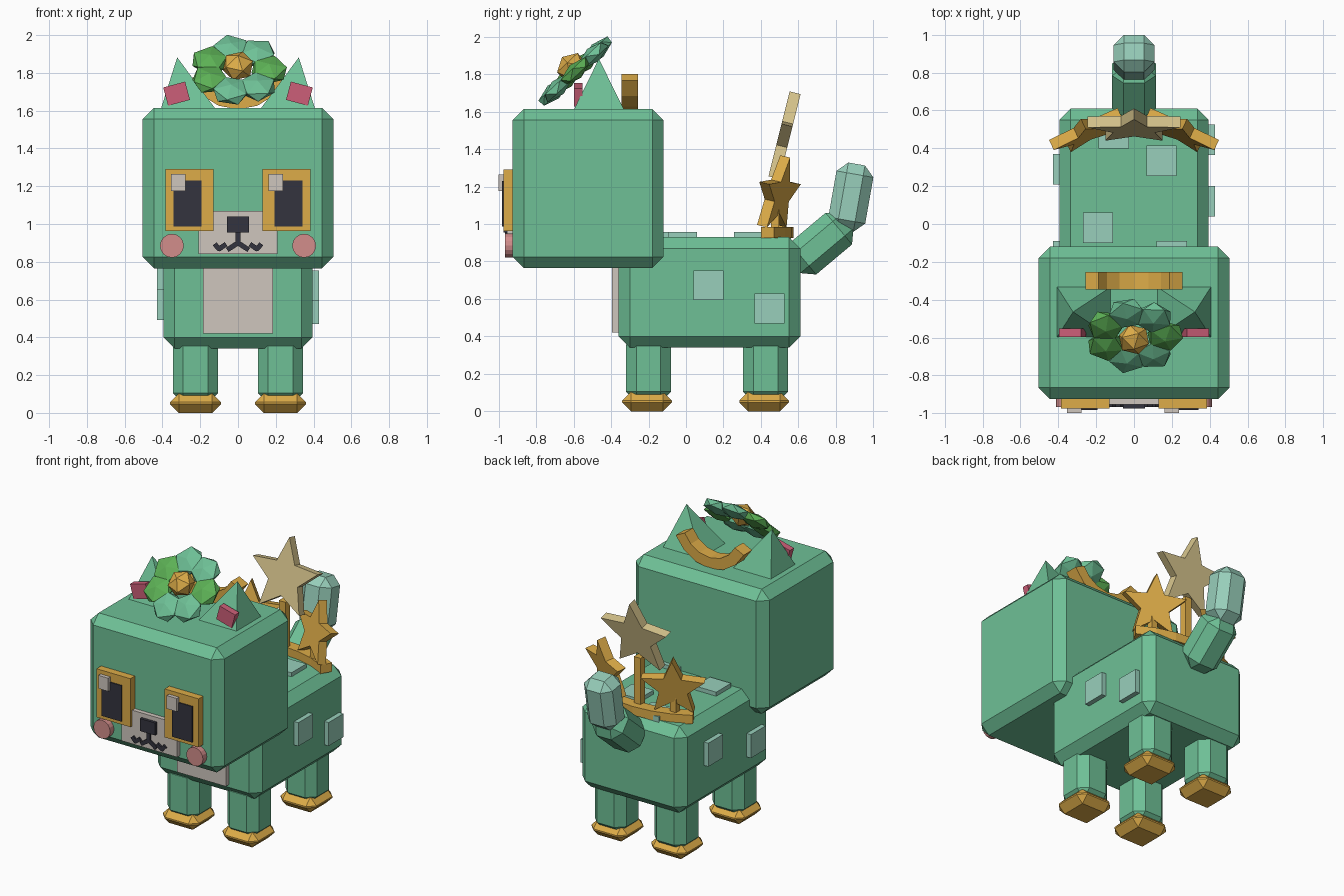
import bpy, bmesh
from math import radians, sin, cos, pi, atan2, hypot
from mathutils import Matrix, Vector

if "Cube" in bpy.data.objects:
    bpy.data.objects.remove(bpy.data.objects["Cube"], do_unlink=True)


def material(name, hexcode):
    srgb = [int(hexcode[i:i + 2], 16) / 255 for i in (0, 2, 4)]
    col = [((c + 0.055) / 1.055) ** 2.4 for c in srgb] + [1]
    m = bpy.data.materials.new(name)
    m.use_nodes = True
    m.diffuse_color = col
    m.node_tree.nodes["Principled BSDF"].inputs["Base Color"].default_value = col
    return m


GREEN = material("mint green", "6EC096")
GOLD = material("gold", "DDAC48")
TAN = material("pale gold", "D6C48C")
PATCH = material("pale teal", "98CFBB")
CREAM = material("cream", "CFC6BE")
DARK = material("charcoal", "34343E")
BLUSH = material("blush", "D28D8B")
PINK = material("rose", "CC5F78")
LEAF = material("leaf green", "5CB055")


def rot(axis, deg):
    return Matrix.Rotation(radians(deg), 4, axis)


def finish(name, bm, mat, loc=(0, 0, 0), turn=Matrix()):
    """Turn a bmesh into a placed, flat-shaded object."""
    bmesh.ops.recalc_face_normals(bm, faces=bm.faces[:])
    me = bpy.data.meshes.new(name)
    bm.to_mesh(me)
    bm.free()
    me.materials.append(mat)
    ob = bpy.data.objects.new(name, me)
    ob.matrix_world = Matrix.Translation(loc) @ turn
    bpy.context.collection.objects.link(ob)
    return ob


def box(name, mat, loc, size, bevel=0, turn=Matrix()):
    bm = bmesh.new()
    bmesh.ops.create_cube(bm, size=1)
    bmesh.ops.scale(bm, vec=size, verts=bm.verts)
    if bevel:
        bmesh.ops.bevel(bm, geom=bm.edges[:], offset=bevel, segments=1,
                        affect='EDGES', profile=0.5)
    return finish(name, bm, mat, loc, turn)


def span(name, mat, x, y, z, bevel=0):
    """Box given by its x, y and z ranges."""
    r = (x, y, z)
    return box(name, mat, [(a + b) / 2 for a, b in r], [b - a for a, b in r], bevel)


def prism(name, mat, outline, depth, loc, turn=Matrix()):
    """Flat outline thickened evenly about its plane."""
    bm = bmesh.new()
    face = bm.faces.new([bm.verts.new((x, y, -depth / 2)) for x, y in outline])
    top = bmesh.ops.extrude_face_region(bm, geom=[face])["geom"]
    bmesh.ops.translate(bm, vec=(0, 0, depth),
                        verts=[v for v in top if isinstance(v, bmesh.types.BMVert)])
    return finish(name, bm, mat, loc, turn)


def star(r):
    return [(q * sin(i * pi / 5), q * cos(i * pi / 5))
            for i in range(10) for q in [r * (0.45 if i % 2 else 1)]]


def arc(r_in, r_out, half, n):
    """Curved band, symmetric about the local +y axis."""
    angles = [radians(-half + 2 * half * i / n) for i in range(n + 1)]
    return ([(r_out * sin(a), r_out * cos(a)) for a in angles] +
            [(r_in * sin(a), r_in * cos(a)) for a in reversed(angles)])


def ball(name, mat, loc, size, turn=Matrix()):
    bm = bmesh.new()
    bmesh.ops.create_icosphere(bm, subdivisions=1, radius=1)
    bmesh.ops.scale(bm, vec=size, verts=bm.verts)
    return finish(name, bm, mat, loc, turn)


# Head, body and chest
span("head", GREEN, (-0.505, 0.505), (-0.925, -0.12), (0.765, 1.615), 0.06)
span("body", GREEN, (-0.395, 0.395), (-0.36, 0.61), (0.34, 0.93), 0.06)
span("chest_panel", CREAM, (-0.185, 0.185), (-0.395, -0.34), (0.42, 0.8))

# Legs and feet
for s, side in ((1, "left"), (-1, "right")):
    for y, end in ((-0.2, "front"), (0.425, "back")):
        box(f"{end}_{side}_leg", GREEN, (s * 0.225, y, 0.23), (0.24, 0.24, 0.36), 0.055)
        box(f"{end}_{side}_foot", GOLD, (s * 0.225, y - 0.008, 0.052),
            (0.27, 0.265, 0.104), 0.047)

# Tail
box("tail_base", GREEN, (0, 0.72, 0.895), (0.23, 0.37, 0.22), 0.06, rot('X', 40))
box("tail_tip", PATCH, (0, 0.88, 1.143), (0.215, 0.2, 0.36), 0.055, rot('X', -10))

# Coat patches: back, then both flanks
for x, y in ((0.145, 0.335), (-0.19, -0.02), (-0.107, 0.48), (0.2, -0.17)):
    box("back_patch", PATCH, (x, y, 0.935), (0.16, 0.16, 0.045))
for x, y, z in ((0.4, 0.12, 0.673), (0.4, 0.445, 0.55), (-0.4, 0.29, 0.69), (-0.4, -0.17, 0.573)):
    box("flank_patch", PATCH, (x, y, z), (0.055, 0.16, 0.16))

# Face
UPRIGHT = rot('X', 90)
disc = [(0.063 * cos(i * pi / 8), 0.063 * sin(i * pi / 8)) for i in range(16)]
for s, side in ((1, "left"), (-1, "right")):
    box(f"{side}_eye", GOLD, (s * 0.257, -0.945, 1.127), (0.256, 0.06, 0.33))
    box(f"{side}_pupil", DARK, (s * 0.267, -0.96, 1.108), (0.15, 0.045, 0.245))
    box(f"{side}_eye_glint", CREAM, (s * 0.258 - 0.058, -0.98, 1.22), (0.075, 0.04, 0.09))
    prism(f"{side}_cheek", BLUSH, disc, 0.06, (s * 0.35, -0.937, 0.885), UPRIGHT)
span("muzzle", CREAM, (-0.21, 0.21), (-0.955, -0.9), (0.84, 1.07))
span("nose", DARK, (-0.057, 0.057), (-0.975, -0.94), (0.955, 1.04))


def mouth_bar(p, q):
    dx, dz = q[0] - p[0], q[1] - p[1]
    box("mouth_line", DARK, ((p[0] + q[0]) / 2, -0.957, (p[1] + q[1]) / 2),
        (hypot(dx, dz) + 0.012, 0.02, 0.026), 0,
        Matrix.Rotation(-atan2(dz, dx), 4, 'Y'))


mouth_bar((0, 0.96), (0, 0.89))
for s in (1, -1):
    for p, q in (((0, 0.9), (0.052, 0.866)), ((0.068, 0.89), (0.1, 0.868)),
                 ((0.1, 0.868), (0.12, 0.89))):
        mouth_bar((s * p[0], p[1]), (s * q[0], q[1]))

# Ears: pyramids leaning outward, with a rose plate in front
for s, side in ((1, "left"), (-1, "right")):
    bm = bmesh.new()
    bmesh.ops.create_cone(bm, cap_ends=True, segments=4, radius1=1, radius2=0, depth=1,
                          matrix=rot('Z', 45))
    bmesh.ops.scale(bm, vec=(0.21, 0.195, 0.28), verts=bm.verts)
    for v in bm.verts:
        if v.co.z > 0:
            v.co.x += s * 0.06
    finish(f"{side}_ear", bm, GREEN, (s * 0.262, -0.465, 1.742))
    box(f"{side}_inner_ear", PINK, (s * 0.325, -0.575, 1.69), (0.12, 0.045, 0.1), 0,
        rot('Y', s * 15))

# Flower on the forehead
TILT = rot('X', 43)
heart = Vector((0, -0.59, 1.815))
for i in range(7):
    a = 2 * pi * i / 7
    offset = TILT @ Vector((0.165 * cos(a), 0.165 * sin(a), 0))
    ball("petal", LEAF if i in (0, 3, 4) else GREEN, heart + offset, (0.105, 0.105, 0.045),
         TILT @ Matrix.Rotation(a, 4, 'Z'))
ball("flower_center", GOLD, heart + TILT @ Vector((0, 0, 0.03)), (0.088, 0.088, 0.075), TILT)

# Curved clasp behind the flower
prism("head_clasp", GOLD, arc(0.21, 0.285, 64, 6), 0.09, (0, -0.3, 1.892), rot('X', -90))

# Star ornament on the rump
prism("ornament_band", GOLD, arc(0.66, 0.74, 31, 6), 0.06, (0, -0.165, 0.955))
prism("center_star", TAN, star(0.258), 0.06, (0, 0.52, 1.45), rot('X', 76))
span("center_stem", GOLD, (-0.025, 0.025), (0.475, 0.525), (0.95, 1.3))
for s, side in ((1, "left"), (-1, "right")):
    prism(f"{side}_star", GOLD, star(0.21), 0.06, (s * 0.25, 0.49, 1.155),
          rot('Z', -25 * s) @ rot('X', 78))
    box(f"{side}_stem", GOLD, (s * 0.25, 0.475, 1.02), (0.045, 0.045, 0.14))
